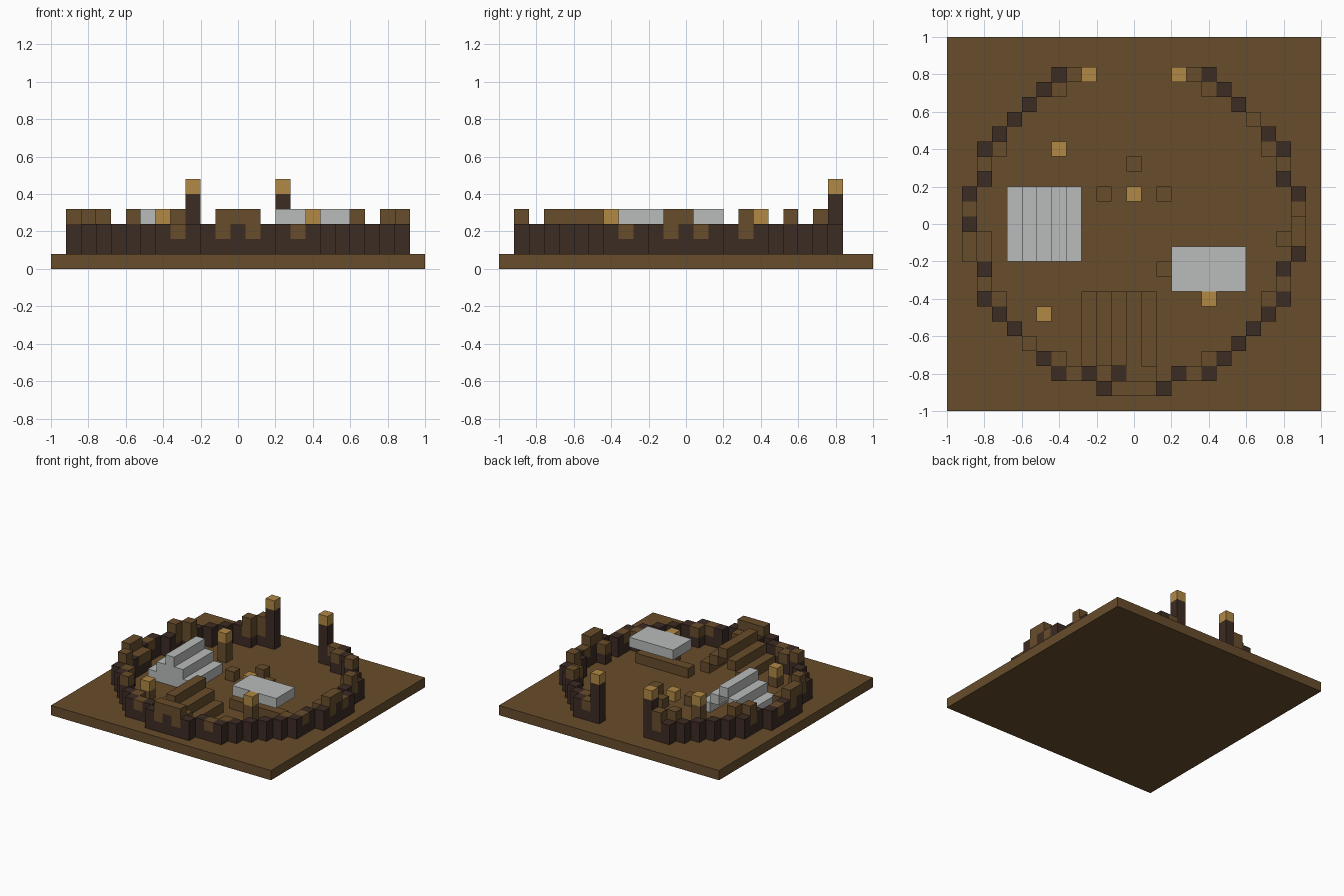
import bpy, bmesh
from mathutils import Matrix, Vector

cube = bpy.data.objects.get("Cube")
if cube:
    bpy.data.objects.remove(cube)

U = 0.08  # edge of one block


def material(name, rgb):
    m = bpy.data.materials.new(name)
    m.use_nodes = True
    col = (*rgb, 1)
    m.diffuse_color = col
    bsdf = next(n for n in m.node_tree.nodes if n.type == 'BSDF_PRINCIPLED')
    bsdf.inputs["Base Color"].default_value = col
    bsdf.inputs["Roughness"].default_value = 0.9
    return m


EARTH = material("earth brown", (0.138, 0.074, 0.025))
BARK = material("dark bark", (0.046, 0.025, 0.017))
FLAME = material("flame gold", (0.44, 0.25, 0.06))
CANVAS = material("canvas grey", (0.49, 0.50, 0.50))


def build(name, mat, boxes):
    """Boxes are (x0, x1, y0, y1, z0, z1): inclusive columns and rows, levels from z0 to z1."""
    bm = bmesh.new()
    for x0, x1, y0, y1, z0, z1 in boxes:
        centre = Vector(((x0 + x1) / 2, (y0 + y1) / 2, (z0 + z1) / 2)) * U
        size = Vector((x1 - x0 + 1, y1 - y0 + 1, z1 - z0)) * U
        bmesh.ops.create_cube(bm, size=1, matrix=Matrix.LocRotScale(centre, None, size))
    mesh = bpy.data.meshes.new(name)
    bm.to_mesh(mesh)
    bm.free()
    mesh.materials.append(mat)
    ob = bpy.data.objects.new(name, mesh)
    bpy.context.collection.objects.link(ob)


def columns(cells, z0, z1):
    return [(x, x, y, y, z0, z1) for x, y in sorted(cells)]


def ring(cells):
    """Repeat one eighth of the stockade all round, leaving the back gateway open."""
    out = set()
    for a, b in cells:
        for x, y in ((a, b), (b, a)):
            out |= {(sx * x, sy * y) for sx in (1, -1) for sy in (1, -1)}
    return {(x, y) for x, y in out if not (y > 9 and abs(x) < 4)}


# Ground slab
build("ground", EARTH, [(-12, 12, -12, 12, 0, 1)])

# Round stockade: dark logs, some with an earth-coloured top
dark_logs = ring([(11, 0), (11, 2), (10, 3), (10, 5), (9, 6), (8, 7)]) | {(-1, -10)}
brown_logs = ring([(11, 1), (10, 4), (9, 5)])
brown_logs |= {(-10, -1), (-10, -2), (10, -1), (0, -10), (1, -10)}
build("stockade_dark_logs", BARK, columns(dark_logs, 1, 3))
build("stockade_lower_logs", BARK, columns(brown_logs, 1, 2))
build("stockade_brown_tops", EARTH, columns(brown_logs, 2, 3))

# Taller blocks scattered along the stockade
caps = [(-11, -1), (-11, -2), (-10, 4), (-10, -4), (-9, 5), (-7, -8),
        (-5, 9), (-4, 10), (-1, -11), (0, -11), (1, -11),
        (8, 7), (10, 4), (11, 0), (11, -1)]
build("stockade_caps", EARTH, columns(caps, 3, 4))

# Gate towers with lit tops
for side, x in (("right", -3), ("left", 3)):
    build(side + "_gate_tower", BARK, [(x, x, 10, 10, 1, 5)])
    build(side + "_gate_flame", FLAME, [(x, x, 10, 10, 5, 6)])

# Torches on posts
for name, x, y, top in (("back", -5, 5, 3), ("canopy", 5, -5, 3), ("front", -6, -6, 2)):
    build(name + "_torch_post", EARTH, [(x, x, y, y, 1, top)])
    build(name + "_torch_flame", FLAME, [(x, x, y, y, top, top + 1)])

# Campfire with stump seats
build("campfire", FLAME, [(0, 0, 2, 2, 1, 2)])
build("campfire_seats", EARTH, columns([(0, 4), (-2, 2), (2, 2)], 1, 2))


# Stepped tents, closed at the front
def tent(name, mat, x, y0, y1):
    boxes = [(x, x, y0, y1, 3, 4)]
    for step in (0, 1):
        for sx in (-1, 1):
            c = x + sx * (2 - step)
            boxes.append((c, c, y0, y1, 1 + step, 2 + step))
        half = 1 - step
        boxes.append((x - half, x + half, y0, y0, 1 + step, 2 + step))
    build(name, mat, boxes)


tent("canvas_tent", CANVAS, -6, -2, 2)
tent("brown_tent", EARTH, -1, -9, -5)

# Canopy over a log bench
build("canopy", CANVAS, [(3, 7, -4, -2, 3, 4)])
build("log_bench", EARTH, [(2, 7, -3, -3, 1, 2)])
